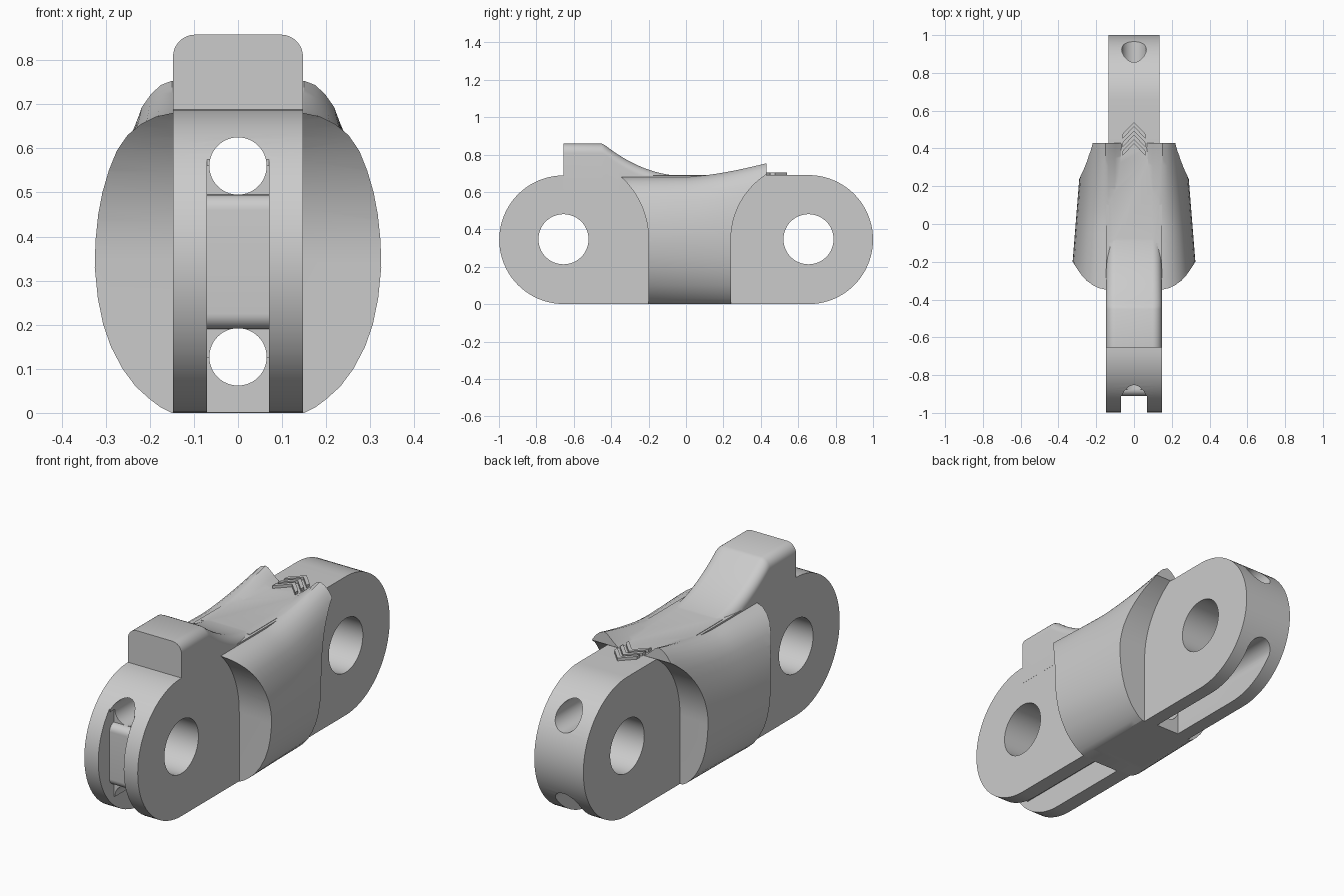
import bpy, bmesh, math

if "Cube" in bpy.data.objects:
    bpy.data.objects.remove(bpy.data.objects["Cube"])

steel = bpy.data.materials.new("plain_grey")
steel.diffuse_color = (0.6, 0.6, 0.6, 1)
steel.use_nodes = True
steel.node_tree.nodes["Principled BSDF"].inputs["Base Color"].default_value = steel.diffuse_color

HOLE_Y, HOLE_Z = 0.655, 0.345


def make_object(name, bm):
    bmesh.ops.recalc_face_normals(bm, faces=bm.faces)
    mesh = bpy.data.meshes.new(name)
    bm.to_mesh(mesh)
    bm.free()
    mesh.materials.append(steel)
    obj = bpy.data.objects.new(name, mesh)
    bpy.context.collection.objects.link(obj)
    return obj


def loft(name, rings):
    """Solid through closed rings of 3D points, capped at both ends."""
    bm = bmesh.new()
    rows = [[bm.verts.new(p) for p in ring] for ring in rings]
    n = len(rows[0])
    for a, b in zip(rows, rows[1:]):
        for i in range(n):
            j = (i + 1) % n
            bm.faces.new((a[i], a[j], b[j], b[i]))
    bm.faces.new(rows[0])
    bm.faces.new(rows[-1])
    return make_object(name, bm)


def extrude_x(name, profile, half):
    return loft(name, [[(x, y, z) for y, z in profile] for x in (-half, half)])


def arc(cy, cz, r, a0, a1, n=24):
    return [(cy + r * math.cos(math.radians(a0 + (a1 - a0) * i / n)),
             cz + r * math.sin(math.radians(a0 + (a1 - a0) * i / n))) for i in range(n + 1)]


def cylinder_y(name, z, r, n=48):
    pts = arc(0, z, r, 0, 360, n)[:-1]
    return loft(name, [[(x, y, zz) for x, zz in pts] for y in (-1.2, 1.2)])


def mirrored(half, y):
    """Full section from its x >= 0 half, listed bottom to top."""
    full = half + [(-x, z) for x, z in reversed(half) if x > 1e-6]
    return [(x, y, z) for x, z in full]


def boolean(target, tool, operation):
    tool.hide_render = True
    mod = target.modifiers.new("cut", 'BOOLEAN')
    mod.operation, mod.object, mod.solver = operation, tool, 'EXACT'
    bpy.context.view_layer.objects.active = target
    bpy.ops.object.modifier_apply(modifier=mod.name)
    bpy.data.objects.remove(tool)


# Front fork and rear tongue: half stadium plates
body = extrude_x("link_body", [(0.1, 0.001)] + arc(-HOLE_Y, 0.3445, 0.3435, 270, 90, 40)
                 + [(0.1, 0.688)], 0.147)
tongue = extrude_x("rear_tongue", arc(HOLE_Y, HOLE_Z, 0.345, -90, 90, 40)
                   + [(-0.1, 0.69), (-0.1, 0.0)], 0.135)

# Swollen middle, tapering backwards, with two raised wings at the rear
OUTLINE = [(0, 0), (0.012, 0.14), (0.03, 0.28), (0.06, 0.47), (0.1, 0.64), (0.15, 0.79),
           (0.2, 0.89), (0.26, 0.96), (0.33, 1), (0.39, 0.99), (0.45, 0.95), (0.5, 0.89),
           (0.55, 0.8), (0.595, 0.69), (0.63, 0.55), (0.655, 0.38), (0.672, 0.2), (0.68, 0)]
rings = []
for i in range(23):
    y = -0.45 + 0.88 * i / 22
    t = max(0, y / 0.43) ** 1.5
    w = 0.309 - 0.08 * y
    half = []
    for z, f in OUTLINE:
        z_up = z if z < 0.33 else 0.33 + (z - 0.33) * (1 + 0.21 * t)
        half.append((0.15 + (w - 0.15) * f, z_up))
    top = half[-1][1]
    half += [(0.135, 0.68 + (top - 0.68) * 0.93), (0.1, 0.68 + (top - 0.68) * 0.5),
             (0.055, 0.68), (0, 0.679)]
    rings.append(mirrored(half, y))
bulge = loft("middle_bulge", rings)

# Round clearances for the neighbouring links
front_clear = extrude_x("front_clearance", [(-0.2, -0.1)] + arc(-HOLE_Y, HOLE_Z, 0.455, 0, 90)
                        + [(-1.2, 0.8), (-1.2, -0.1)], 0.6)
rear_clear = extrude_x("rear_clearance", [(0.24, -0.1)] + arc(HOLE_Y, HOLE_Z, 0.415, 180, 90)
                       + [(1.2, 0.76), (1.2, -0.1)], 0.6)
boolean(bulge, front_clear, 'DIFFERENCE')
boolean(bulge, rear_clear, 'DIFFERENCE')

# Raised front block with a concave ramp behind it and rounded upper edges
rings = []
stations = [-0.655, -0.45, -0.435] + [-0.42 + 0.03 * i for i in range(15)] + [0.1]
for y in stations:
    h = min(0.858, 0.685 + 0.17 * (max(0, -y) / 0.44) ** 2.05)
    if y > 0.05:
        h = 0.68
    rings.append(mirrored([(0.1475, 0.6)] + arc(0.0975, h - 0.05, 0.05, 0, 90, 8), y))
ramp = loft("front_ramp", rings)

for part in (tongue, bulge, ramp):
    boolean(body, part, 'UNION')

# Cross holes for the pins
for s in (-1, 1):
    boolean(body, extrude_x("pin_hole", arc(s * HOLE_Y, 0.347, 0.134, 0, 360, 64)[:-1], 0.5),
            'DIFFERENCE')

# Front slot with softened lips, running into the groove underneath
slot = [(-1.1, -0.1), (-0.21, -0.1), (-0.21, 0.125), (-0.875, 0.125)]
slot += arc(-0.875, 0.225, 0.035, 270, 180, 8)
slot += arc(-0.875, 0.46, 0.035, 180, 90, 8)
slot += [(-0.875, 0.56), (-0.91, 0.56), (-0.91, 0.75), (-1.1, 0.75)]
boolean(body, extrude_x("front_slot", slot, 0.07), 'DIFFERENCE')

# Rear groove underneath
boolean(body, extrude_x("rear_groove", [(0.25, -0.1), (1.1, -0.1), (1.1, 0.125), (0.25, 0.125)],
                        0.064), 'DIFFERENCE')

# Two lengthwise tunnels
for z in (0.127, 0.56):
    boolean(body, cylinder_y("tunnel", z, 0.065), 'DIFFERENCE')

# Three arrow-shaped ridges on the rear deck
ridges = []
for i in range(3):
    a = 0.54 - 0.045 * i
    plan = [(0, a), (0.062, a - 0.065), (0.062, a - 0.09), (0, a - 0.025),
            (-0.062, a - 0.09), (-0.062, a - 0.065)]
    ridges.append(loft("arrow_ridge_%d" % (i + 1),
                       [[(x, y, z) for x, y in plan] for z in (0.68, 0.704)]))

# Smooth shading with sharp edges kept
bpy.ops.object.select_all(action='DESELECT')
for obj in [body] + ridges:
    obj.select_set(True)
bpy.context.view_layer.objects.active = body
bpy.ops.object.shade_smooth_by_angle(angle=math.radians(30))
